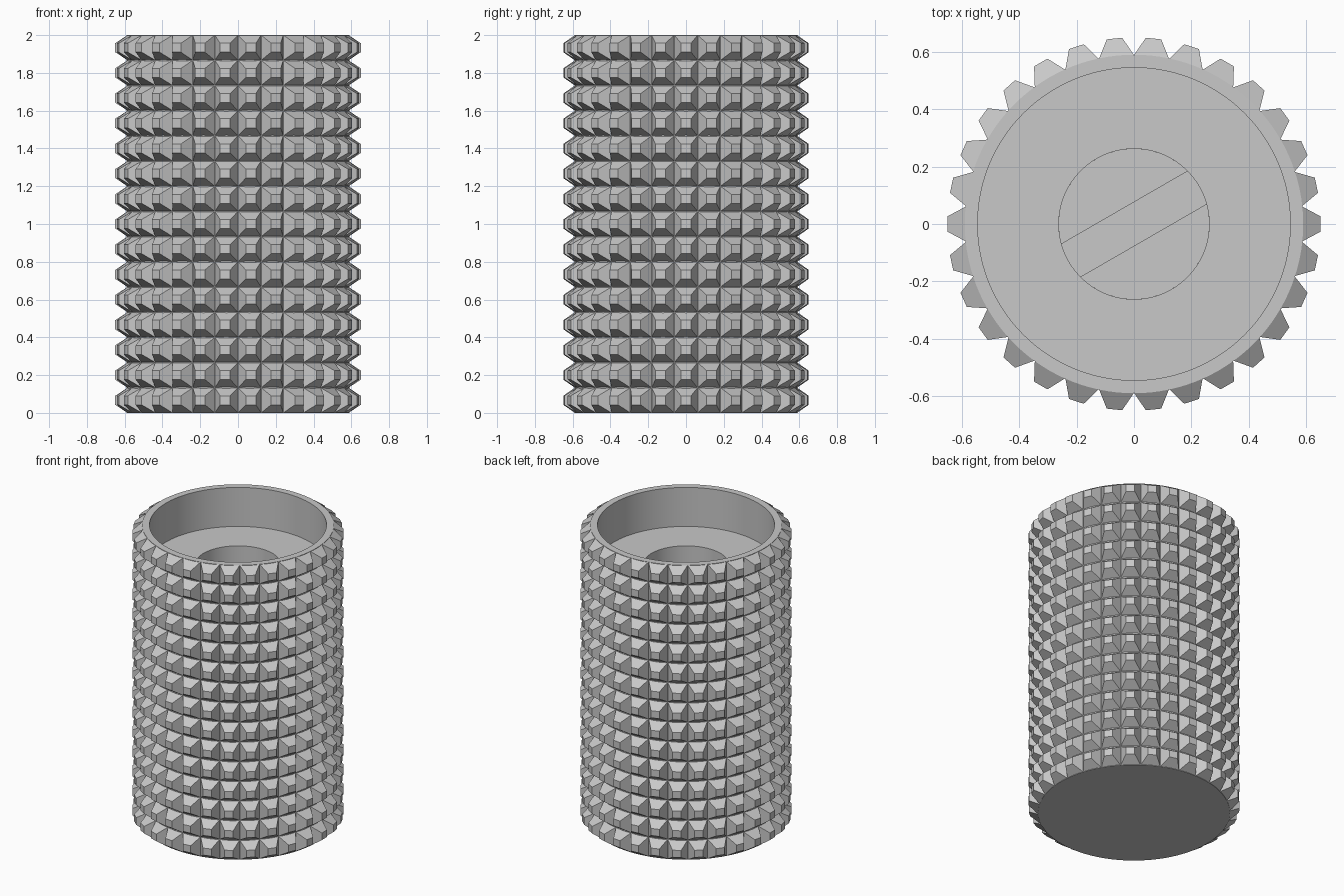
import bpy, bmesh
from math import pi, sin, cos, asin
from mathutils import Matrix, Vector

cube = bpy.data.objects.get("Cube")
if cube:
    bpy.data.objects.remove(cube, do_unlink=True)

HEIGHT = 2.0
COLUMNS, ROWS = 30, 15
BODY_R, RIM_R, HOLE_R = 0.59, 0.545, 0.262
FLOOR_Z, SCREW_Z, SLOT_Z = 1.735, 1.5, 1.43
SLOT_HALF = 0.066
SEGMENTS = 120

grey = bpy.data.materials.new("satin grey")
grey.use_nodes = True
grey.diffuse_color = (0.58, 0.58, 0.58, 1)
grey.node_tree.nodes["Principled BSDF"].inputs["Base Color"].default_value = grey.diffuse_color


def finish(name, bm, smooth=False):
    bmesh.ops.recalc_face_normals(bm, faces=bm.faces)
    mesh = bpy.data.meshes.new(name)
    bm.to_mesh(mesh)
    bm.free()
    mesh.materials.append(grey)
    obj = bpy.data.objects.new(name, mesh)
    bpy.context.collection.objects.link(obj)
    if smooth:
        bpy.ops.object.select_all(action='DESELECT')
        obj.select_set(True)
        bpy.context.view_layer.objects.active = obj
        bpy.ops.object.shade_smooth_by_angle(angle=pi / 6)
    return obj


# Hollow body: rings joined from the base, over the rim, down to the slot floor
bm = bmesh.new()
profile = [(BODY_R, 0), (BODY_R, HEIGHT), (RIM_R, HEIGHT), (RIM_R, FLOOR_Z),
           (HOLE_R, FLOOR_Z), (HOLE_R, SLOT_Z)]
rings = [[bm.verts.new((r * cos(2 * pi * i / SEGMENTS), r * sin(2 * pi * i / SEGMENTS), z))
          for i in range(SEGMENTS)] for r, z in profile]
for low, high in zip(rings, rings[1:]):
    for i in range(SEGMENTS):
        j = (i + 1) % SEGMENTS
        bm.faces.new((low[i], low[j], high[j], high[i]))
bm.faces.new(rings[0])
bm.faces.new(rings[-1])
finish("knob_body", bm, smooth=True)

# Slotted screw head: two raised half-moons either side of a diagonal slot
bm = bmesh.new()
start = asin(SLOT_HALF / HOLE_R)
steps = 40
for turn in (pi / 6, pi / 6 + pi):
    arc = [turn + start + (pi - 2 * start) * i / steps for i in range(steps + 1)]
    base = bm.faces.new([bm.verts.new((HOLE_R * cos(a), HOLE_R * sin(a), SLOT_Z)) for a in arc])
    grown = bmesh.ops.extrude_face_region(bm, geom=[base], use_keep_orig=True)
    top = [v for v in grown["geom"] if isinstance(v, bmesh.types.BMVert)]
    bmesh.ops.translate(bm, verts=top, vec=(0, 0, SCREW_Z - SLOT_Z))
finish("slotted_screw", bm, smooth=True)

# Grip studs: truncated pyramids in rows around the body
bm = bmesh.new()
pitch = HEIGHT / ROWS
base_r, tip_r = 0.585, 0.65
base_half = base_r * sin(pi / COLUMNS) / cos(pi / COLUMNS)
corners = [(-1, -1), (1, -1), (1, 1), (-1, 1)]
for row in range(ROWS):
    for col in range(COLUMNS):
        spin = Matrix.Rotation(2 * pi * col / COLUMNS, 3, 'Z')
        z = (row + 0.5) * pitch
        base, tip = [[bm.verts.new(spin @ Vector((r, y * wide, z + u * tall))) for y, u in corners]
                     for r, wide, tall in ((base_r, base_half, pitch / 2), (tip_r, 0.027, 0.024))]
        bm.faces.new(tip)
        bm.faces.new(base[::-1])
        for i in range(4):
            j = (i + 1) % 4
            bm.faces.new((base[i], base[j], tip[j], tip[i]))
finish("grip_studs", bm)
